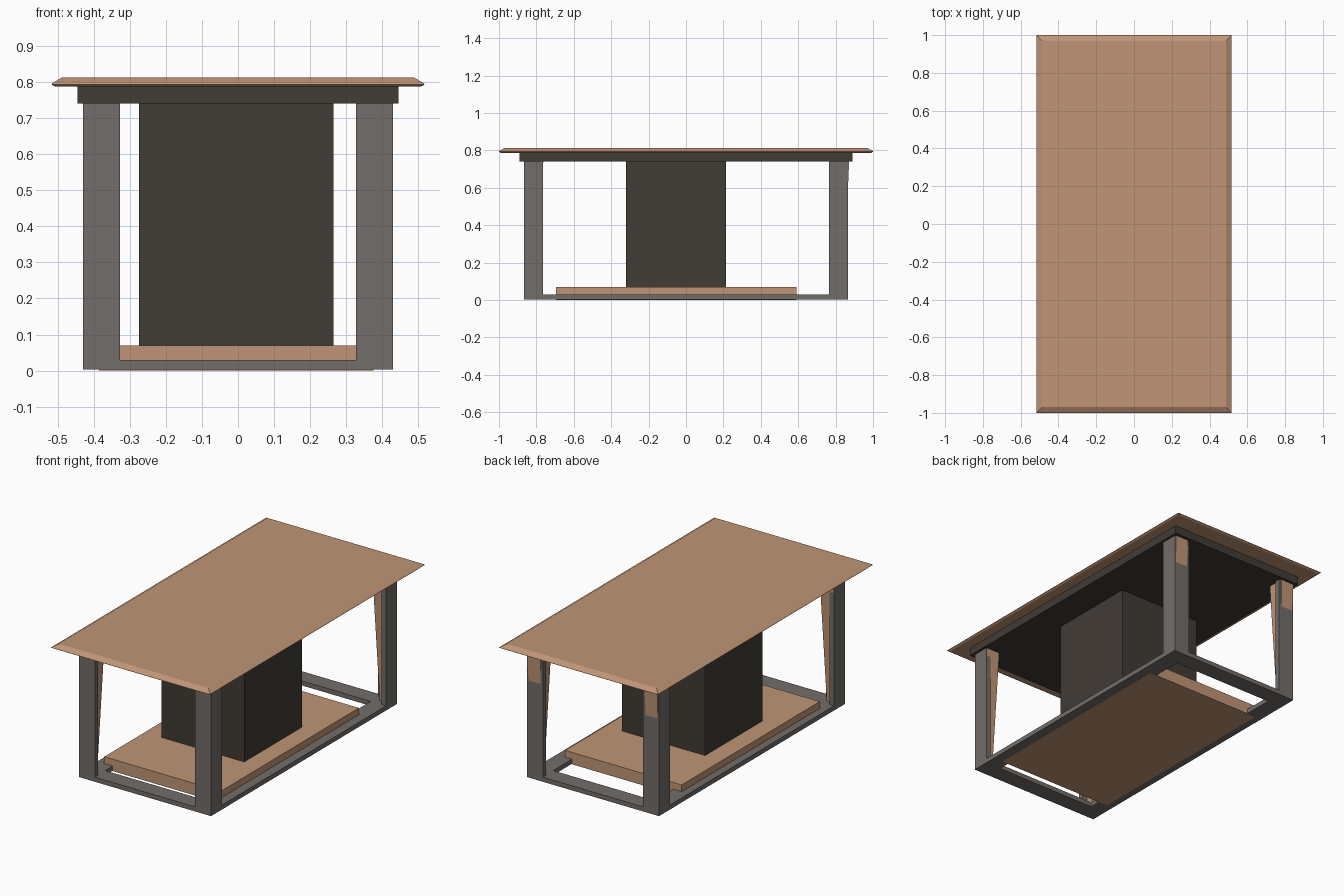
import bpy

if "Cube" in bpy.data.objects:
    bpy.data.objects.remove(bpy.data.objects["Cube"])


def material(name, rgb):
    m = bpy.data.materials.new(name)
    m.diffuse_color = (*rgb, 1)
    m.use_nodes = True
    m.node_tree.nodes["Principled BSDF"].inputs["Base Color"].default_value = m.diffuse_color
    return m


WOOD = material("tan wood", (0.527, 0.301, 0.181))
GREY = material("warm grey", (0.168, 0.153, 0.144))
DARK = material("dark brown", (0.053, 0.045, 0.036))


def loft(name, sections, mat):
    """Stack rectangles (cx, cy, half_x, half_y, z) into a closed solid."""
    verts, faces = [], []
    for cx, cy, hx, hy, z in sections:
        verts += [(cx - hx, cy - hy, z), (cx + hx, cy - hy, z),
                  (cx + hx, cy + hy, z), (cx - hx, cy + hy, z)]
    for k in range(len(sections) - 1):
        a = 4 * k
        for i in range(4):
            j = (i + 1) % 4
            faces.append((a + i, a + j, a + 4 + j, a + 4 + i))
    n = len(verts)
    faces += [(3, 2, 1, 0), (n - 4, n - 3, n - 2, n - 1)]
    me = bpy.data.meshes.new(name)
    me.from_pydata(verts, [], faces)
    me.materials.append(mat)
    ob = bpy.data.objects.new(name, me)
    bpy.context.collection.objects.link(ob)
    return ob


def prism(name, pts, z0, z1, mat, flip):
    """Extrude a flat outline upwards."""
    if flip:
        pts = pts[::-1]
    n = len(pts)
    verts = [(x, y, z) for z in (z0, z1) for x, y in pts]
    faces = [tuple(range(n))[::-1], tuple(range(n, 2 * n))]
    faces += [(i, (i + 1) % n, n + (i + 1) % n, n + i) for i in range(n)]
    me = bpy.data.meshes.new(name)
    me.from_pydata(verts, [], faces)
    me.materials.append(mat)
    ob = bpy.data.objects.new(name, me)
    bpy.context.collection.objects.link(ob)
    return ob


def box(name, x0, x1, y0, y1, z0, z1, mat):
    cx, cy, hx, hy = (x0 + x1) / 2, (y0 + y1) / 2, (x1 - x0) / 2, (y1 - y0) / 2
    return loft(name, [(cx, cy, hx, hy, z0), (cx, cy, hx, hy, z1)], mat)


# Table top with chamfered rim, and the apron slab below it
loft("table_top", [(0, 0, 0.507, 0.99, 0.787), (0, 0, 0.517, 1.0, 0.793),
                   (0, 0, 0.515, 0.998, 0.797), (0, 0, 0.487, 0.97, 0.813)], WOOD)
box("apron", -0.445, 0.445, -0.89, 0.89, 0.74, 0.787, DARK)

# Central pillar and base shelf
box("pillar", -0.275, 0.265, -0.32, 0.215, 0.07, 0.74, DARK)
box("base_shelf", -0.385, 0.375, -0.695, 0.59, 0.0, 0.07, WOOD)

# Floor frame rails
for s, side in ((-1, "left"), (1, "right")):
    x = sorted((s * 0.33, s * 0.43))
    box(side + "_rail", *x, -0.865, 0.865, 0.003, 0.03, GREY)
for s, side in ((-1, "front"), (1, "back")):
    y = sorted((s * 0.765, s * 0.865))
    box(side + "_rail", -0.33, 0.33, *y, 0.003, 0.03, GREY)

# Angle-profile legs with a tapered wooden core in each
T = 0.03
for sx, xn in ((-1, "left"), (1, "right")):
    for sy, yn in ((-1, "front"), (1, "back")):
        ell = [(0.327, 0.865 - T), (0.43 - T, 0.865 - T), (0.43 - T, 0.765),
               (0.43, 0.765), (0.43, 0.865), (0.327, 0.865)]
        prism(f"{yn}_{xn}_leg", [(sx * x, sy * y) for x, y in ell],
              0.03, 0.74, GREY, sx * sy < 0)
        cy = 0.822 if sy > 0 else -0.813
        loft(f"{yn}_{xn}_leg_core", [(sx * 0.382, cy, 0.02, 0.02, 0.03),
                                     (sx * 0.382, cy, 0.044, 0.05, 0.74)], WOOD)
